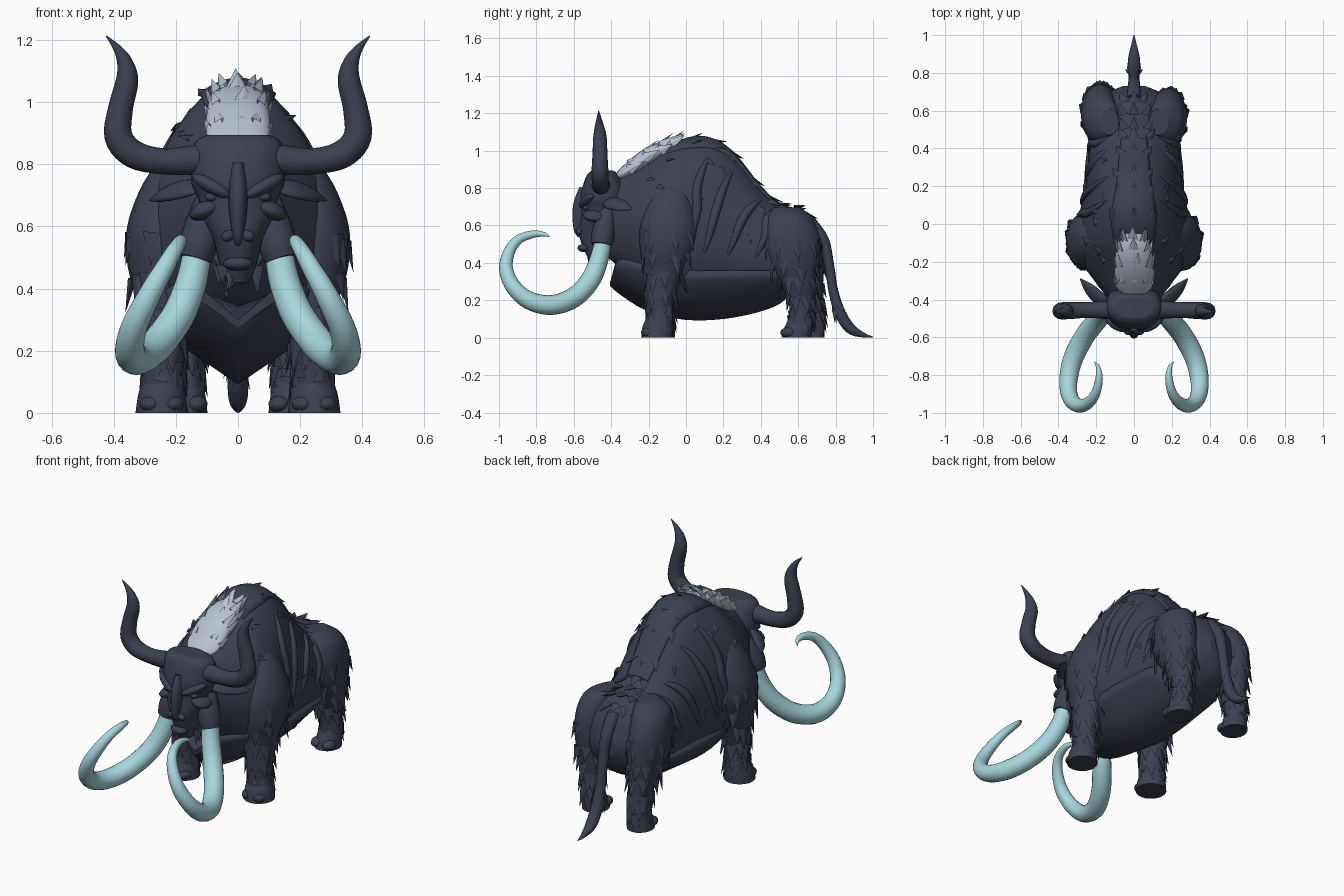
import bpy, bmesh, math, random
from mathutils import Vector, Matrix

if "Cube" in bpy.data.objects:
    bpy.data.objects.remove(bpy.data.objects["Cube"])

random.seed(4)
TAU = math.tau


def material(name, col):
    m = bpy.data.materials.new(name)
    m.diffuse_color = (*col, 1)
    m.use_nodes = True
    m.node_tree.nodes["Principled BSDF"].inputs["Base Color"].default_value = m.diffuse_color
    return m


HIDE = material("dark slate hide", (0.046, 0.052, 0.082))
IVORY = material("pale blue tusk", (0.39, 0.68, 0.73))
MANE = material("silver mane", (0.47, 0.54, 0.64))


def finish(name, bm, mat, smooth=True):
    bmesh.ops.recalc_face_normals(bm, faces=bm.faces)
    me = bpy.data.meshes.new(name)
    bm.to_mesh(me)
    bm.free()
    me.materials.append(mat)
    ob = bpy.data.objects.new(name, me)
    bpy.context.collection.objects.link(ob)
    for p in me.polygons:
        p.use_smooth = smooth and len(p.vertices) == 4
    return ob


def spline(rows, n=4):
    """Smooth curve of tuples through the given rows."""
    out = []
    for i in range(len(rows) - 1):
        a, b, c, d = (rows[max(0, min(len(rows) - 1, i + k))] for k in (-1, 0, 1, 2))
        for j in range(n):
            t = j / n
            out.append(tuple(q + .5 * t * (r - p + t * (2 * p - 5 * q + 4 * r - s + t * (3 * (q - r) + s - p)))
                             for p, q, r, s in zip(a, b, c, d)))
    return out + [rows[-1]]


def loft(name, rings, mat, smooth=True):
    bm = bmesh.new()
    vs = [[bm.verts.new(p) for p in r] for r in rings]
    n = len(vs[0])
    for a, b in zip(vs, vs[1:]):
        for k in range(n):
            bm.faces.new((a[k], a[(k + 1) % n], b[(k + 1) % n], b[k]))
    bm.faces.new(vs[0])
    bm.faces.new(vs[-1])
    return finish(name, bm, mat, smooth)


def tube(name, pts, mat, ref, flat=1.0, s=1, sides=16, steps=5):
    """Tapered tube; pts are (x, y, z, radius)."""
    rows = spline(pts, steps)
    rings = []
    for i, r in enumerate(rows):
        t = Vector(rows[min(i + 1, len(rows) - 1)][:3]) - Vector(rows[max(i - 1, 0)][:3])
        u = t.cross(Vector(ref)).normalized()
        v = u.cross(t).normalized()
        ring = [Vector(r[:3]) + max(r[3], .001) * (u * math.cos(a) + v * math.sin(a) * flat)
                for a in (TAU * k / sides for k in range(sides))]
        rings.append([(p.x * s, p.y, p.z) for p in ring])
    return loft(name, rings, mat)


def ball(name, loc, scale, mat, rot=(0, 0, 0)):
    bm = bmesh.new()
    m = Matrix.Translation(loc)
    for ang, ax in zip(rot, "XYZ"):
        m = m @ Matrix.Rotation(ang, 4, ax)
    bmesh.ops.create_uvsphere(bm, u_segments=16, v_segments=10, radius=1, matrix=m @ Matrix.Diagonal((*scale, 1)))
    return finish(name, bm, mat)


def tuft(bm, base, d, out, length, w):
    """Flattened pointed lock of hair."""
    d, out, base = Vector(d).normalized(), Vector(out).normalized(), Vector(base)
    side = d.cross(out).normalized()
    ring = [bm.verts.new(base + o) for o in (-side * w, out * w * .3, side * w, -out * w * .6)]
    tip = bm.verts.new(base + d * length)
    for k in range(4):
        bm.faces.new((ring[k], ring[(k + 1) % 4], tip))


fur = bmesh.new()

# torso: (y, bottom, top, half width, height of widest point)
body = spline([(-.43, .44, .85, .11, .63), (-.3, .33, .885, .21, .6), (-.2, .25, .945, .28, .55),
               (-.1, .2, 1.015, .31, .52), (0, .18, 1.055, .3, .5), (.12, .18, 1.06, .275, .5),
               (.25, .18, .985, .25, .48), (.4, .18, .8, .24, .45), (.5, .2, .71, .235, .45),
               (.6, .24, .69, .225, .45), (.68, .3, .62, .17, .45), (.73, .4, .5, .06, .45)], 4)


def skin(i, a, grow=0):
    y, zb, zt, w, zm = body[i]
    c = math.cos(a)
    return Vector(((w + grow) * math.sin(a), y, zm + c * ((zt - zm + grow) if c > 0 else (zm - zb))))


loft("torso", [[skin(i, TAU * k / 32) for k in range(32)] for i in range(len(body))], HIDE)


def body_tuft(i, a, length, w, lift=.12):
    out = Vector((math.sin(a), 0, math.cos(a)))
    down = (skin(i, a + .1 * (1 if a > 0 else -1)) - skin(i, a)).normalized()
    slope = (skin(min(i + 1, len(body) - 1), a) - skin(i, a)).normalized()
    tuft(fur, skin(i, a, .004), slope * .8 + down * min(1, abs(a)) + out * lift, out, length, w)


# scattered locks on the flanks
for i in range(8, 40, 2):
    for s in (1, -1):
        body_tuft(i, s * random.uniform(.45, 1.6), .055, .02, .2)

# raised mantle along the spine with a ragged end
mantle = []
for i in range(12, 31):
    g = .014 * min(1, (i - 12) / 4)
    half = .42 - .012 * abs(i - 18)
    arc = [-half + 2 * half * k / 10 for k in range(11)]
    mantle.append([skin(i, a, g) for a in arc] + [skin(i, a, -.03) for a in reversed(arc)])
loft("spine_mantle", mantle, HIDE)
for i in (17, 21, 24, 27, 30, 32, 35, 38):
    for a in (-.3, 0, .3):
        body_tuft(i, a * random.uniform(.7, 1.2), .07, .03, .3)

# folds of hide across the flanks
for s, side in ((1, "right"), (-1, "left")):
    for n, (i0, i1, a0, a1) in enumerate(((20, 16, .55, 1.7), (24, 19, .6, 1.75), (28, 23, .6, 1.75), (31, 27, .5, 1.7))):
        pts = []
        for k in range(6):
            t = k / 5
            p = skin(round(i0 + (i1 - i0) * t), a0 + (a1 - a0) * t, -.006)
            pts.append((s * p.x, p.y, p.z, .006 + .02 * math.sin(math.pi * t)))
        tube(f"flank_fold_{n}_{side}", pts, HIDE, (0, 1, 0), 1, 1, 10, 3)

# smooth V-shaped belly keel: (y, rim, rim at centre, bottom, half width)
keel = spline([(-.375, .41, .30, .275, .13), (-.33, .42, .34, .225, .19), (-.2, .39, .36, .14, .24),
               (0, .36, .36, .095, .265), (.2, .36, .36, .10, .265), (.38, .36, .36, .135, .25),
               (.5, .36, .36, .18, .21), (.56, .36, .36, .24, .12)], 3)
rings = []
for n, (y, zr, zc, zb, w) in enumerate(keel):
    dy = -.03 * max(0, 1 - n / 6)
    zm = zb + (zr - zb) * .42
    rings.append([(w, y, zr), (w * .93, y, zr - .05), (w * .62, y, zm), (0, y + dy, zb),
                  (-w * .62, y, zm), (-w * .93, y, zr - .05), (-w, y, zr), (0, y + dy, zc)])
loft("belly_keel", rings, HIDE)

# legs: (x, y, z, x radius, y radius); lower part shifts by off
FRONT = [(.2, -.07, .84, .03, .04), (.22, -.08, .74, .085, .11), (.245, -.09, .6, .112, .155),
         (.25, -.1, .47, .105, .145), (.24, -.12, .35, .082, .105), (.24, -.14, .2, .07, .076),
         (.24, -.14, .12, .064, .068), (.245, -.15, .06, .076, .082), (.245, -.155, 0, .085, .085)]
HIND = [(.13, .54, .695, .05, .07), (.165, .55, .645, .09, .12), (.18, .56, .54, .1, .155), (.18, .57, .42, .098, .145),
        (.175, .595, .31, .08, .1), (.17, .615, .2, .06, .07), (.17, .615, .12, .056, .062),
        (.17, .6, .05, .066, .076), (.17, .59, 0, .072, .08)]


def leg(name, rows, s, off):
    rows = [(s * x, y + off * max(0, 1 - z / .7), z, rx, ry) for x, y, z, rx, ry in rows]
    fine = spline(rows, 4)
    loft(name, [[(x + rx * math.cos(TAU * k / 20), y + ry * math.sin(TAU * k / 20), z) for k in range(20)]
                for x, y, z, rx, ry in fine], HIDE)
    # shaggy rings of hanging hair
    for i in (9, 13, 16, 19, 22, 25):
        x, y, z, rx, ry = fine[i]
        for k in range(9):
            a = TAU * (k + random.random() * .7) / 9
            out = Vector((math.cos(a), math.sin(a), 0))
            tuft(fur, (x + rx * .97 * out.x, y + ry * .97 * out.y, z + random.uniform(-.02, .02)),
                 out * .16 + Vector((0, .1, -1)), out, min(random.uniform(.08, .12), z * .7), .032)
    # cloven hoof
    x, y = rows[-1][:2]
    for t in (-1, 1):
        ball(f"{name}_toe", (x + t * .036, y - .04, .028), (.036, .046, .028), HIDE)


leg("front_leg_right", FRONT, 1, 0)
leg("front_leg_left", FRONT, -1, .01)
leg("hind_leg_right", HIND, 1, 0)
leg("hind_leg_left", HIND, -1, .07)

# head: (z, half width, front y, back y)
head = spline([(.895, .1, -.5, -.39), (.87, .14, -.53, -.36), (.8, .15, -.555, -.32), (.74, .15, -.565, -.31),
               (.69, .13, -.56, -.31), (.63, .12, -.565, -.32), (.57, .085, -.575, -.34), (.52, .07, -.565, -.36),
               (.47, .058, -.545, -.39), (.42, .035, -.52, -.43)], 3)


def squircle(c):
    return math.copysign(abs(c) ** .92, c)


loft("head", [[(w * squircle(math.cos(TAU * k / 24)), (f + b) / 2 + (b - f) / 2 * squircle(math.sin(TAU * k / 24)), z)
               for k in range(24)] for z, w, f, b in head], HIDE)
tube("nose_bridge", [(0, -.535, .8, .035), (0, -.55, .72, .05), (0, -.56, .65, .048), (0, -.57, .575, .03),
                     (0, -.565, .54, .012)], HIDE, (1, 0, 0), .6)
ball("lower_lip", (0, -.545, .48), (.048, .035, .022), HIDE)

for s, side in ((1, "right"), (-1, "left")):
    ball(f"brow_{side}", (s * .085, -.53, .73), (.075, .035, .024), HIDE, (0, -s * .5, s * .4))
    ball(f"eye_{side}", (s * .085, -.53, .695), (.022, .02, .014), HIDE)
    ball(f"cheek_{side}", (s * .1, -.48, .655), (.06, .07, .03), HIDE, (0, s * .4, 0))
    ball(f"nostril_{side}", (s * .032, -.57, .57), (.022, .018, .018), HIDE, (0, s * .5, 0))
    tube(f"tusk_socket_{side}", [(.095, -.42, .68, .045), (.115, -.435, .6, .058), (.128, -.445, .54, .062),
                                 (.14, -.452, .495, .054)], HIDE, (1, 0, 0), 1, s)
    tube(f"ear_{side}", [(.12, -.43, .725, .02), (.175, -.4, .72, .042), (.235, -.345, .705, .036),
                         (.285, -.29, .685, .004)], HIDE, (0, -.7, .7), .45, s)
    tube(f"horn_{side}", [(0, -.455, .82, .055), (.12, -.455, .815, .05), (.24, -.455, .81, .042),
                          (.335, -.458, .832, .045), (.385, -.46, .89, .045), (.378, -.46, .98, .04),
                          (.357, -.46, 1.07, .036), (.365, -.463, 1.13, .025), (.39, -.465, 1.175, .013),
                          (.424, -.467, 1.213, .002)], HIDE, (0, 1, 0), 1, s)
    tube(f"tusk_{side}", [(.13, -.44, .53, .045), (.15, -.465, .42, .05), (.195, -.51, .31, .053),
                          (.265, -.6, .215, .054), (.325, -.72, .175, .053), (.348, -.84, .2, .048),
                          (.335, -.925, .275, .042), (.29, -.962, .37, .037), (.24, -.945, .46, .031),
                          (.203, -.895, .525, .025), (.185, -.82, .553, .02), (.19, -.76, .553, .012),
                          (.21, -.73, .54, .002)], IVORY, (1, 0, 0), 1, s, 18, 6)

# beard and throat hair
for k in range(22):
    x, y = random.uniform(-.06, .06), random.uniform(-.53, -.4)
    tuft(fur, (x, y, .49 - .3 * abs(x)), (x, -.05, -1), (x, -1, 0), random.uniform(.06, .1), .022)
for k in range(14):
    x = random.uniform(-.15, .15)
    tuft(fur, (x, -.37 + abs(x) * .5, random.uniform(.45, .56)), (x, -.1, -1), (x, -1, 0), .11, .03)

# tail with a hairy tip
tube("tail", [(0, .66, .62, .035), (0, .735, .52, .03), (0, .767, .38, .026), (0, .788, .25, .026), (0, .825, .13, .03),
              (0, .88, .048, .028), (0, .95, .014, .013), (0, 1.0, .004, .002)], HIDE, (1, 0, 0), 1.1)
for k in range(10):
    a = TAU * k / 10
    out = Vector((math.cos(a), math.sin(a) * .6, .2))
    tuft(fur, (out.x * .025, .8 + out.y * .02, .22 - .008 * k), out * .3 + Vector((0, .25, -1)), out, .08, .015)
finish("fur_locks", fur, HIDE, False)

# silver mane pad on the neck: (y, z, half width, half height)
pad = spline([(-.37, .865, .06, .02), (-.33, .885, .098, .04), (-.25, .94, .103, .052), (-.16, .99, .098, .05),
              (-.1, 1.02, .08, .035), (-.05, 1.045, .04, .015)], 3)
loft("mane", [[(w * math.cos(TAU * k / 20), y, z + h * math.sin(TAU * k / 20)) for k in range(20)]
              for y, z, w, h in pad], MANE)
locks = bmesh.new()
for y, z, w, h in pad[4::3]:
    for a in (.1, .8, 1.57, 2.34, 3.04):
        a += random.uniform(-.2, .2)
        out = Vector((math.cos(a), 0, math.sin(a)))
        tuft(locks, (w * .95 * out.x, y, z + h * .9 * out.z), Vector((0, 1, .55)) + out * .2, out,
             random.uniform(.06, .1), .03)
finish("mane_locks", locks, MANE, False)
